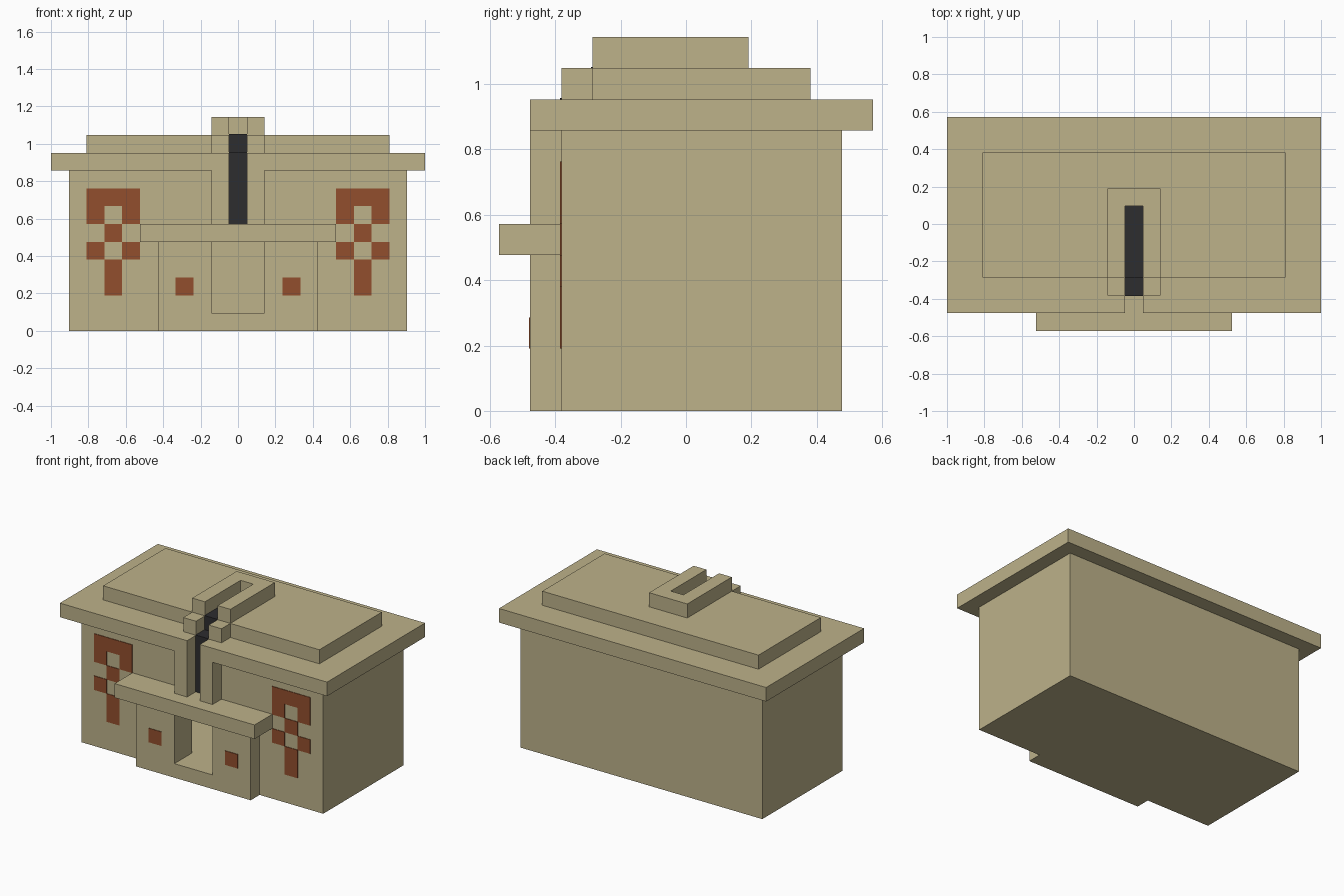
import bpy
import bmesh

U = 2 / 21      # one building block
SKIN = 0.04     # thickness of painted plates, in blocks

if "Cube" in bpy.data.objects:
    bpy.data.objects.remove(bpy.data.objects["Cube"], do_unlink=True)


def material(name, rgb):
    mat = bpy.data.materials.new(name)
    mat.use_nodes = True
    mat.diffuse_color = (*rgb, 1)
    bsdf = mat.node_tree.nodes["Principled BSDF"]
    bsdf.inputs["Base Color"].default_value = (*rgb, 1)
    bsdf.inputs["Roughness"].default_value = 0.9
    return mat


SAND = material("sandstone", (0.509, 0.445, 0.254))
RUST = material("rust paint", (0.287, 0.078, 0.026))
DARK = material("dark slot", (0.026, 0.026, 0.028))


def prism(name, outline, z0, z1, mat=SAND):
    """Extrude a plan outline, measured in blocks, from z0 to z1."""
    bm = bmesh.new()
    face = bm.faces.new([bm.verts.new((x * U, y * U, z0 * U)) for x, y in outline])
    top = bmesh.ops.extrude_face_region(bm, geom=[face])["geom"]
    verts = [v for v in top if isinstance(v, bmesh.types.BMVert)]
    bmesh.ops.translate(bm, verts=verts, vec=(0, 0, (z1 - z0) * U))
    bmesh.ops.recalc_face_normals(bm, faces=bm.faces)
    mesh = bpy.data.meshes.new(name)
    bm.to_mesh(mesh)
    bm.free()
    mesh.materials.append(mat)
    obj = bpy.data.objects.new(name, mesh)
    bpy.context.collection.objects.link(obj)
    return obj


def box(name, x, y, z, mat=SAND):
    outline = [(x[0], y[0]), (x[1], y[0]), (x[1], y[1]), (x[0], y[1])]
    return prism(name, outline, z[0], z[1], mat)


def cut(obj, cutter):
    mod = obj.modifiers.new("cut", 'BOOLEAN')
    mod.operation = 'DIFFERENCE'
    mod.solver = 'EXACT'
    mod.object = cutter
    bpy.context.view_layer.objects.active = obj
    bpy.ops.object.modifier_apply(modifier=mod.name)


# Hollow body and porch with a doorway through both
body = box("body", (-9.5, 9.5), (-4, 5), (0, 9))
porch = box("porch", (-4.5, 4.5), (-5, -4), (0, 5))
cavity = box("room_cutter", (-8.5, 8.5), (-3, 4), (1, 9.5))
body_door = box("body_door_cutter", (-1.5, 1.5), (-4.5, -2.5), (1, 5))
porch_door = box("porch_door_cutter", (-1.5, 1.5), (-5.5, -3.5), (1, 5.5))
cut(body, cavity)
cut(body, body_door)
cut(porch, porch_door)
for cutter in (cavity, body_door, porch_door):
    bpy.data.objects.remove(cutter, do_unlink=True)

# Ledge over the porch
box("porch_ledge", (-5.5, 5.5), (-6, -4), (5, 6))

# Roof slab with a notch at the front, and its raised tier
prism("roof_slab", [(-10.5, -5), (-.5, -5), (-.5, -4), (.5, -4), (.5, -5),
                    (10.5, -5), (10.5, 6), (-10.5, 6)], 9, 10)
box("roof_tier", (-8.5, 8.5), (-3, 4), (10, 11))

# Horseshoe crest around the slot
prism("roof_crest", [(-1.5, -3), (-.5, -3), (-.5, 1), (.5, 1), (.5, -3),
                     (1.5, -3), (1.5, 2), (-1.5, 2)], 11, 12)

# Dark strip climbing the wall and roof in steps
box("slot_wall", (-.5, .5), (-4 - SKIN, -4), (6, 10 + SKIN), DARK)
box("slot_roof", (-.5, .5), (-4, -3), (10, 10 + SKIN), DARK)
box("slot_step", (-.5, .5), (-3 - SKIN, -3), (10 + SKIN, 11 + SKIN), DARK)
box("slot_tier", (-.5, .5), (-3, 1), (11, 11 + SKIN), DARK)

# Painted wall emblem, listed from the top row down
EMBLEM = ["###", "#.#", ".#.", "#.#", ".#.", ".#."]

for side, sign in (("left", 1), ("right", -1)):
    def span(a, b):
        return tuple(sorted((sign * a, sign * b)))

    box(side + "_pillar", span(.5, 1.5), (-5, -4), (6, 9))
    box(side + "_crest_foot", span(.5, 1.5), (-4, -3), (10, 11))
    box(side + "_porch_mark", span(2.5, 3.5), (-5 - SKIN, -5), (2, 3), RUST)
    for row, line in enumerate(EMBLEM):
        for col, cell in enumerate(line):
            if cell == "#":
                box(f"{side}_emblem_{row}_{col}", span(5.5 + col, 6.5 + col),
                    (-4 - SKIN, -4), (7 - row, 8 - row), RUST)
